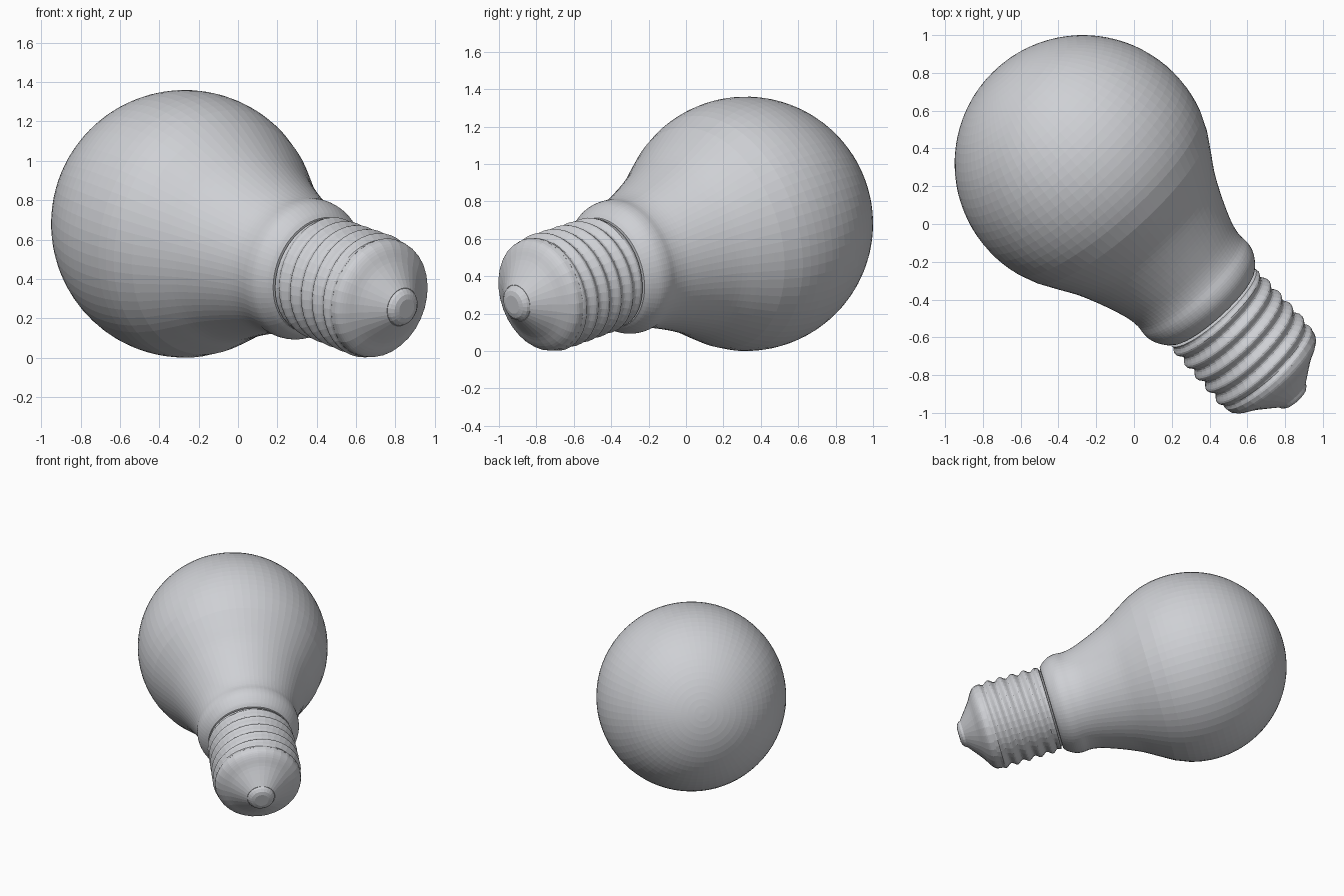
import bpy, bmesh, math
from mathutils import Vector, Matrix

if "Cube" in bpy.data.objects:
    bpy.data.objects.remove(bpy.data.objects["Cube"])

# Lying pose: globe centre and the direction from globe to base
R = 0.68
TILT = math.radians(14.4)
AXIS = Vector((0.67 * math.cos(TILT), -0.742 * math.cos(TILT), -math.sin(TILT)))
POSE = Matrix.Translation((-0.27, 0.32, R)) @ \
    Vector((0, 0, 1)).rotation_difference(AXIS).to_matrix().to_4x4()

grey = bpy.data.materials.new("light_grey")
grey.diffuse_color = (0.62, 0.63, 0.66, 1)
grey.use_nodes = True
grey.node_tree.nodes["Principled BSDF"].inputs["Base Color"].default_value = grey.diffuse_color


def catmull(pts, steps):
    """Smooth curve through profile points."""
    p = [Vector(q) for q in pts]
    p = [2 * p[0] - p[1]] + p + [2 * p[-1] - p[-2]]
    out = []
    for i in range(1, len(p) - 2):
        a, b, c, d = p[i - 1:i + 3]
        for k in range(steps):
            t = k / steps
            out.append(0.5 * (2 * b + (c - a) * t + (2 * a - 5 * b + 4 * c - d) * t * t
                              + (3 * b - a - 3 * c + d) * t ** 3))
    out.append(p[-2])
    return [tuple(q) for q in out]


def lathe(name, profile, sides, radius=lambda d, r, a: r):
    """Revolve (distance, radius) pairs; radius() may vary round the ring."""
    bm = bmesh.new()
    rings = []
    for d, r in profile:
        ring = []
        for i in range(sides):
            a = math.tau * i / sides
            q = radius(d, r, a)
            ring.append(bm.verts.new((q * math.cos(a), q * math.sin(a), d)))
        rings.append(ring)
    for lo, hi in zip(rings, rings[1:]):
        for i in range(sides):
            j = (i + 1) % sides
            bm.faces.new((lo[i], lo[j], hi[j], hi[i]))
    bm.faces.new(rings[0][::-1])
    bm.faces.new(rings[-1])
    me = bpy.data.meshes.new(name)
    bm.to_mesh(me)
    bm.free()
    me.transform(POSE)
    me.materials.append(grey)
    ob = bpy.data.objects.new(name, me)
    bpy.context.collection.objects.link(ob)
    return ob


# Glass globe: spherical end, tapering neck and bulging collar
dome = [(-R * math.cos(t), R * math.sin(t))
        for t in (math.radians(0.8 + 4.1 * k) for k in range(27))]
neck = catmull([(0.3, 0.609), (0.4, 0.55), (0.5, 0.49), (0.6, 0.443), (0.7, 0.403),
                (0.79, 0.373), (0.86, 0.362), (0.92, 0.366), (0.97, 0.357),
                (1.02, 0.328), (1.045, 0.302)], 4)
lathe("glass_globe", dome + neck + [(1.048, 0.27)], 72)

# Screw base with a helical thread that fades at both ends
START, END, PITCH = 1.06, 1.51, 0.088


def thread(d, r, a):
    fade = max(0, min(1, (d - START) / 0.03, (END - d) / 0.03))
    return r + 0.012 * fade * math.cos(math.tau * d / PITCH - a)


n = 50
shell = [(START + (END - START) * k / n, 0.302 + 0.008 * k / n) for k in range(n + 1)]
lathe("screw_base", [(1.04, 0.27), (1.055, 0.285)] + shell, 40, thread)

# Rounded insulating cone below the thread
cone = catmull([(1.51, 0.31), (1.545, 0.302), (1.575, 0.272), (1.61, 0.215),
                (1.66, 0.15), (1.70, 0.1)], 3)
lathe("base_cone", cone, 32)

# Contact tip
lathe("contact_tip", [(1.695, 0.1), (1.715, 0.092), (1.73, 0.075), (1.737, 0.05)], 24)
